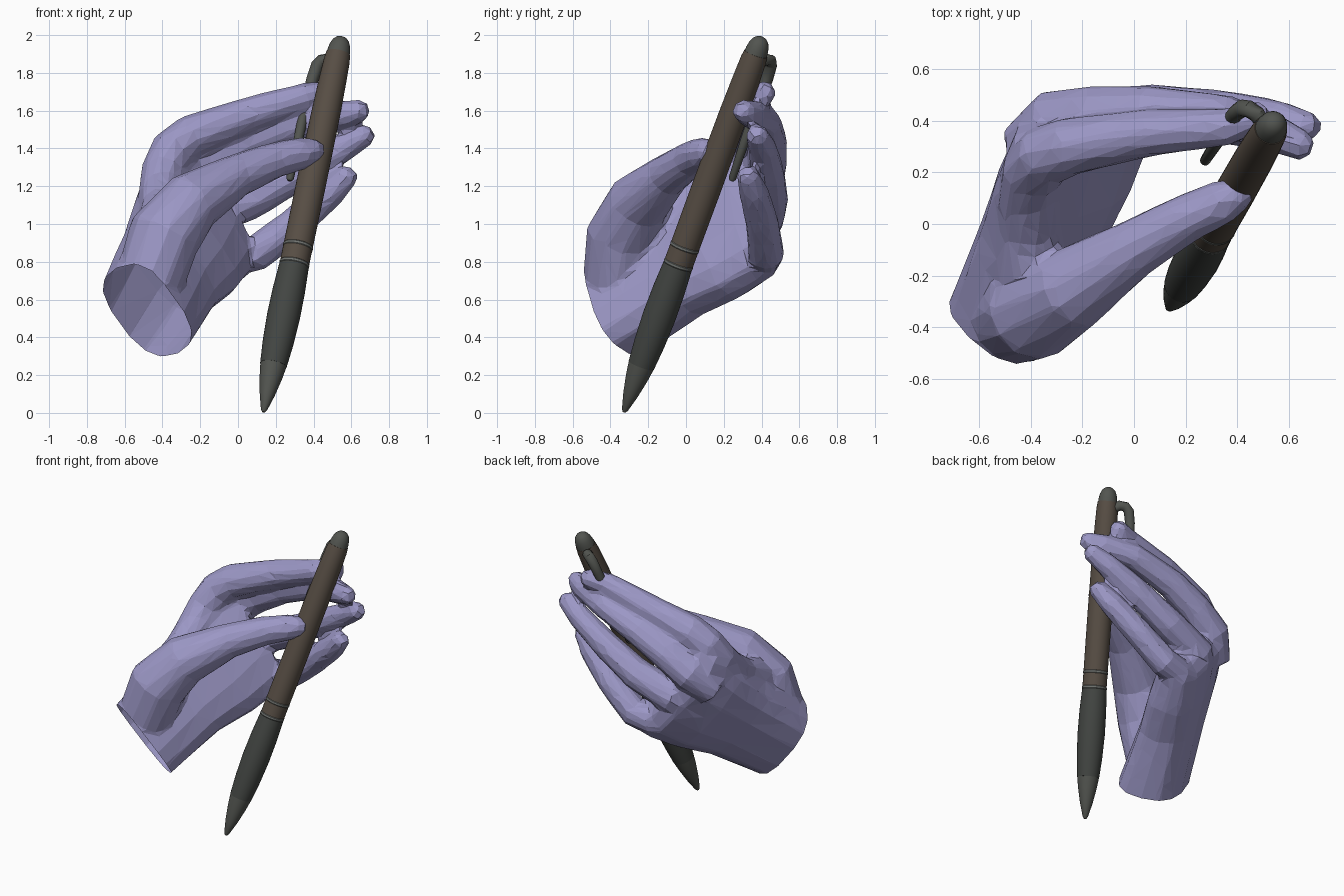
import bpy, bmesh, math
from mathutils import Vector as V

if "Cube" in bpy.data.objects:
    bpy.data.objects.remove(bpy.data.objects["Cube"])


def material(name, rgb):
    m = bpy.data.materials.new(name)
    m.diffuse_color = (*rgb, 1)
    m.use_nodes = True
    m.node_tree.nodes["Principled BSDF"].inputs["Base Color"].default_value = m.diffuse_color
    return m


def add_object(name, bm, mat, smooth=False):
    bmesh.ops.recalc_face_normals(bm, faces=bm.faces)
    me = bpy.data.meshes.new(name)
    bm.to_mesh(me)
    bm.free()
    me.materials.append(mat)
    ob = bpy.data.objects.new(name, me)
    bpy.context.collection.objects.link(ob)
    if smooth:
        bpy.ops.object.select_all(action='DESELECT')
        ob.select_set(True)
        bpy.context.view_layer.objects.active = ob
        bpy.ops.object.shade_smooth_by_angle(angle=math.radians(35))
    return ob


def loft(bm, rings):
    """Skin a list of point rings and cap both ends."""
    vs = [[bm.verts.new(p) for p in r] for r in rings]
    n = len(vs[0])
    for a, b in zip(vs, vs[1:]):
        for i in range(n):
            j = (i + 1) % n
            bm.faces.new((a[i], a[j], b[j], b[i]))
    bm.faces.new(vs[0][::-1])
    bm.faces.new(vs[-1])


def tube(bm, path, n=10):
    """Loft along (x, y, z, radius) points, with a rounded tip."""
    pts = [V(p[:3]) for p in path]
    rad = [p[3] for p in path]
    d = (pts[-1] - pts[-2]).normalized()
    pts.append(pts[-1] + d * rad[-1] * 0.6)
    rad.append(rad[-1] * 0.6)
    rings = []
    for i, p in enumerate(pts):
        t = (pts[min(i + 1, len(pts) - 1)] - pts[max(i - 1, 0)]).normalized()
        s = t.cross(V((0, 1, 0))).normalized()
        u = s.cross(t)
        rings.append([p + (s * math.cos(k * math.tau / n) + u * math.sin(k * math.tau / n)) * rad[i]
                      for k in range(n)])
    loft(bm, rings)


# ---------- hand ----------
skin = material("skin", (0.33, 0.31, 0.56))
ARM = V((0.45, 0.72, 0.53)).normalized()      # forearm direction
PALM = V((0.685, -0.66, 0.31)).normalized()   # the palm faces this way
bm = bmesh.new()

# palm cross-sections: index-side edge, little-finger edge, half thickness
sections = [
    (V((-.643, -.433, .766)) - ARM * .12, V((-.317, -.307, .314)) - ARM * .12, .215),
    (V((-.643, -.433, .766)), V((-.317, -.307, .314)), .215),
    (V((-.54, -.10, 1.03)), V((-.17, .03, .53)), .185),
    (V((-.49, .09, 1.21)), V((-.05, .24, .62)), .18),
    (V((-.43, .28, 1.38)), V((.045, .42, .73)), .155),
    (V((-.35, .35, 1.41)), V((.09, .45, .78)), .11),
]


def power(x):
    return math.copysign(abs(x) ** 0.78, x)


rings = []
for a, b, h in sections:
    rings.append([(a + b) / 2 + (b - a) / 2 * power(math.cos(k * math.tau / 14))
                  + PALM * h * power(math.sin(k * math.tau / 14)) for k in range(14)])
loft(bm, rings)

# index finger (its root runs down into the web), middle, ring, little finger
fingers = [
    [(-.42, .06, 1.14, .11), (-.395, .20, 1.28, .12), (-.345, .265, 1.39, .12), (-.25, .30, 1.465, .115),
     (.06, .355, 1.58, .095), (.36, .375, 1.675, .075), (.49, .42, 1.70, .06)],
    [(-.42, .30, 1.10, .11), (-.31, .405, 1.23, .118), (-.14, .43, 1.34, .11), (.06, .44, 1.44, .098),
     (.35, .42, 1.54, .084), (.56, .345, 1.58, .075), (.655, .30, 1.60, .06)],
    [(-.27, .29, .93, .11), (-.18, .41, 1.03, .115), (.08, .44, 1.135, .105), (.35, .43, 1.285, .09),
     (.55, .405, 1.40, .078), (.68, .375, 1.475, .06)],
    [(-.10, .30, .76, .10), (-.02, .41, .83, .105), (.10, .425, .845, .098), (.30, .405, 1.0, .09),
     (.49, .36, 1.165, .079), (.585, .325, 1.26, .06)],
]
for path in fingers:
    tube(bm, path)
# thumb with its pad, and the web to the index finger
tube(bm, [(-.53, -.42, .50, .13), (-.46, -.36, .72, .185), (-.39, -.335, .94, .195), (-.24, -.25, 1.12, .165),
          (0, -.095, 1.26, .115), (.20, .02, 1.34, .096), (.34, .085, 1.375, .086),
          (.41, .12, 1.39, .066)], 12)
tube(bm, [(-.40, -.22, .98, .14), (-.41, -.03, 1.09, .11), (-.40, .16, 1.22, .12)])

hand = add_object("hand", bm, skin)
# fuse, soften, then reduce to coarse facets
m = hand.modifiers.new("fuse", 'REMESH')
m.mode = 'VOXEL'
m.voxel_size = 0.018
m = hand.modifiers.new("soften", 'SMOOTH')
m.factor = 0.5
m.iterations = 6
m = hand.modifiers.new("facets", 'DECIMATE')
m.ratio = 0.045
deps = bpy.context.evaluated_depsgraph_get()
coarse = bpy.data.meshes.new_from_object(hand.evaluated_get(deps))
hand.modifiers.clear()

# cut the wrist open
bm = bmesh.new()
bm.from_mesh(coarse)
bmesh.ops.bisect_plane(bm, geom=bm.verts[:] + bm.edges[:] + bm.faces[:],
                       plane_co=V((-.48, -.37, .54)), plane_no=ARM, clear_inner=True)
for f in bm.faces:
    f.smooth = False
bm.to_mesh(coarse)
bm.free()
hand.data = coarse
if not coarse.materials:
    coarse.materials.append(skin)

# ---------- pen ----------
TIP, TOP = V((.135, -.328, .004)), V((.548, .400, 1.985))
turn = (TOP - TIP).to_track_quat('Z', 'Y')
dark = material("grip_rubber", (.055, .06, .055))
brown = material("barrel_brown", (.095, .075, .058))
metal = material("pen_metal", (.085, .09, .08))
ring_metal = material("collar_metal", (.16, .17, .16))


def lathe(name, profile, mat, n=32):
    """Turn a (distance from tip, radius) profile about the pen axis."""
    bm = bmesh.new()
    loft(bm, [[TIP + turn @ V((r * math.cos(k * math.tau / n), r * math.sin(k * math.tau / n), d))
               for k in range(n)] for d, r in profile])
    add_object(name, bm, mat, True)


lathe("pen_tip", [(0, .008), (.015, .017), (.10, .040), (.20, .060), (.27, .070)], metal)
lathe("pen_grip", [(.27, .071), (.40, .082), (.55, .088), (.70, .086), (.84, .079)], dark)
for i, d in enumerate((.84, .94)):
    lathe(f"pen_collar_{i + 1}", [(d, .077), (d + .004, .080), (d + .016, .080), (d + .02, .077)], ring_metal)
lathe("pen_middle_band", [(.86, .078), (.94, .078)], brown)
lathe("pen_barrel", [(.96, .078), (1.3, .079), (1.7, .077), (1.9, .073), (2.02, .069), (2.06, .064)], brown)
lathe("pen_button", [(2.04, .063), (2.08, .060), (2.11, .054), (2.135, .043), (2.15, .028), (2.157, .010)], metal)

# pocket clip
bm = bmesh.new()
tube(bm, [(.51, .38, 1.85, .03), (.475, .425, 1.872, .033), (.445, .445, 1.865, .034), (.42, .448, 1.84, .034),
          (.395, .43, 1.77, .032), (.36, .385, 1.64, .029), (.32, .315, 1.45, .025),
          (.275, .245, 1.24, .02)], 12)
add_object("pen_clip", bm, metal, True)
